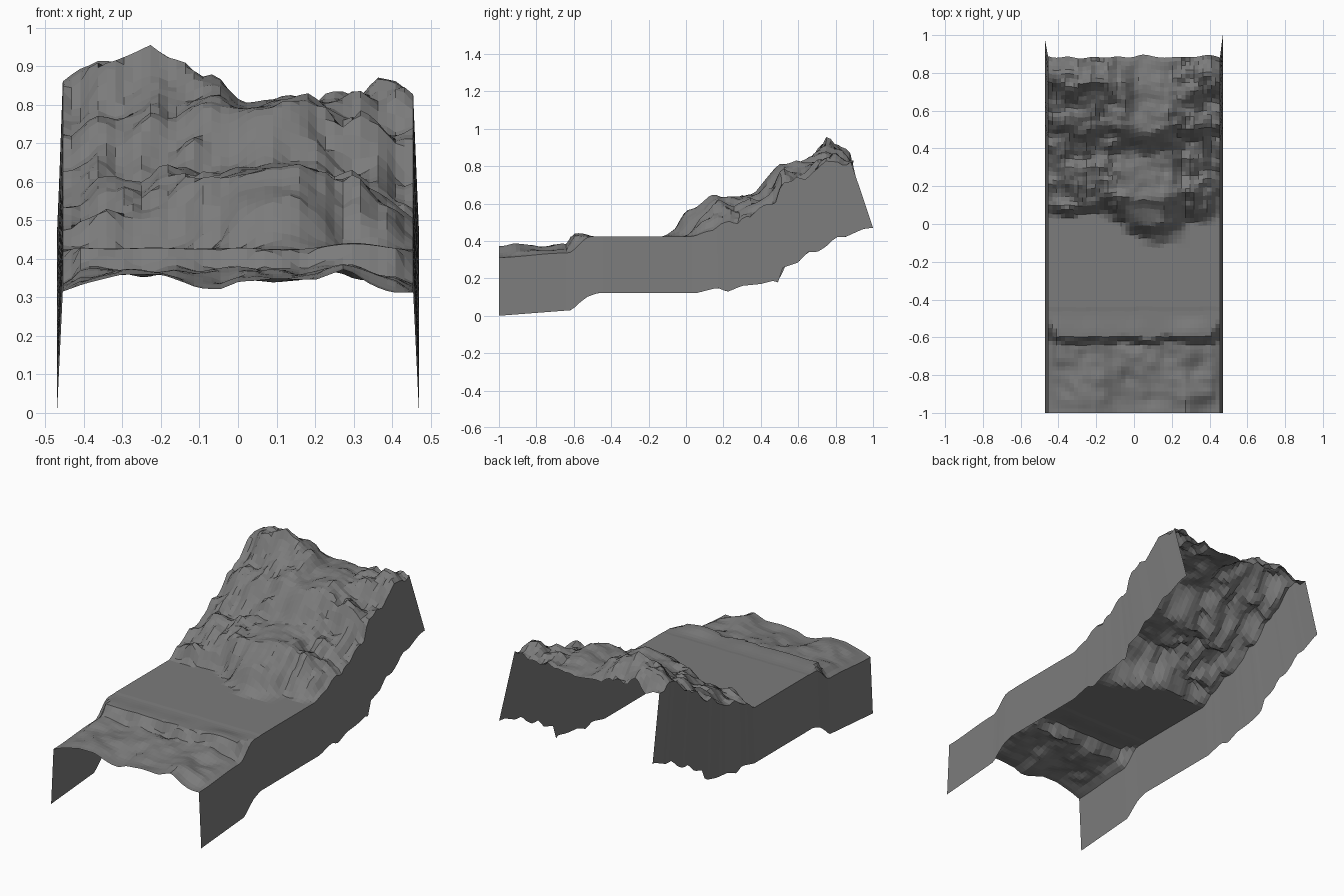
import bpy, bmesh
from mathutils import Vector, noise

if "Cube" in bpy.data.objects:
    bpy.data.objects.remove(bpy.data.objects["Cube"])

HALF_W, FOOT_W = 0.455, 0.47
NX, NY = 40, 84

# Stone grey shared by all parts
GREY = bpy.data.materials.new("stone_grey")
GREY.diffuse_color = (0.2, 0.2, 0.2, 1)
GREY.use_nodes = True
GREY.node_tree.nodes["Principled BSDF"].inputs["Base Color"].default_value = GREY.diffuse_color


def lerp_table(pts, t):
    if t <= pts[0][0]:
        return pts[0][1]
    for (a, za), (b, zb) in zip(pts, pts[1:]):
        if t <= b:
            return za + (zb - za) * (t - a) / (b - a)
    return pts[-1][1]


def smooth(a, b, t):
    t = min(1, max(0, (t - a) / (b - a)))
    return t * t * (3 - 2 * t)


# Hillside profiles (y, z) at several x positions
HILL = [
    (-0.455, [(.04, .425), (.12, .48), (.2, .54), (.35, .57), (.48, .63), (.52, .71), (.68, .77), (.76, .86), (.89, .82)]),
    (-0.34, [(.05, .425), (.1, .51), (.2, .57), (.35, .60), (.46, .67), (.52, .74), (.68, .82), (.75, .92), (.89, .83)]),
    (-0.20, [(.05, .425), (.1, .51), (.2, .58), (.35, .61), (.46, .69), (.52, .77), (.68, .85), (.75, .96), (.89, .83)]),
    (-0.07, [(.02, .425), (.08, .54), (.15, .60), (.38, .63), (.47, .72), (.51, .79), (.75, .87), (.89, .80)]),
    (0.02, [(-.06, .425), (.0, .53), (.13, .62), (.38, .64), (.49, .77), (.51, .79), (.75, .80), (.89, .79)]),
    (0.14, [(-.11, .425), (-.04, .47), (.0, .56), (.12, .63), (.38, .65), (.43, .73), (.5, .81), (.75, .82), (.89, .79)]),
    (0.29, [(.0, .425), (.09, .53), (.16, .59), (.40, .61), (.46, .65), (.51, .76), (.65, .78), (.77, .83), (.89, .80)]),
    (0.455, [(.04, .425), (.12, .46), (.2, .51), (.25, .51), (.35, .55), (.48, .61), (.52, .70), (.65, .74), (.8, .85), (.89, .82)]),
]
# Near lip of the lower ground (x, z)
FRONT = [(-.455, .315), (-.4, .335), (-.3, .36), (-.2, .36), (-.1, .325), (-.05, .32), (0, .34),
         (.1, .35), (.2, .345), (.28, .375), (.35, .33), (.4, .312), (.455, .312)]
# Lower edge of the side skirts (y, z)
SKIRT = [(-1, 0), (-.61, .03), (-.58, .06), (-.53, .10), (-.47, .122), (.06, .122), (.13, .14), (.17, .15), (.22, .127),
         (.3, .16), (.4, .17), (.48, .19), (.5, .17), (.51, .255), (.6, .285), (.65, .34), (.7, .34),
         (.75, .37), (.8, .42), (.85, .42), (.95, .465), (1, .47)]


def rock(x, y, freq, seed):
    return noise.noise(Vector((x * freq, y * freq, seed)))


def ground(x, y):
    edge = smooth(HALF_W, HALF_W - 0.05, abs(x))
    if y < -0.45:
        # Rough lower ground stepping up to the flat shelf
        base = lerp_table(FRONT, x)
        base += (0.335 + 0.037 * edge - base) * smooth(-1, -0.65, y)
        base += edge * smooth(-1, -0.9, y) * (0.03 * rock(x, y, 6, 2) + 0.012 * rock(x, y, 15, 6))
        wob = (0.02 * rock(x, 0, 8, 9) + 0.01 * rock(x, 0, 21, 3)) * edge
        s = smooth(-0.635 + wob, -0.60 + wob + 0.09 * (1 - edge), y)
        ridge = edge * 0.012 * smooth(-0.62, -0.59, y) * smooth(-0.48, -0.57, y)
        return base + (0.423 - base) * s + ridge * (0.5 + 1.5 * rock(x, 0, 5, 4))
    # Flat shelf and stepped rocky hill
    yy = y + 0.035 * rock(x, y, 8, 5)
    for (xa, pa), (xb, pb) in zip(HILL, HILL[1:]):
        if x <= xb + 1e-6:
            f = smooth(xa, xb, x)
            z = lerp_table(pa, yy) * (1 - f) + lerp_table(pb, yy) * f
            break
    rough = smooth(0.425, 0.50, z) * (0.25 + 0.75 * smooth(0.05, 0.2, abs(x - 0.06)))
    z += rough * (0.045 * rock(x, y, 9, 1) + 0.035 * rock(x, y, 18, 7))
    return min(z, 0.98)


def sheet(name, rows):
    bm = bmesh.new()
    vs = [[bm.verts.new(p) for p in row] for row in rows]
    for a, b in zip(vs, vs[1:]):
        for k in range(len(a) - 1):
            bm.faces.new((a[k], a[k + 1], b[k + 1], b[k]))
    bmesh.ops.recalc_face_normals(bm, faces=bm.faces)
    mesh = bpy.data.meshes.new(name)
    bm.to_mesh(mesh)
    bm.free()
    mesh.materials.append(GREY)
    ob = bpy.data.objects.new(name, mesh)
    bpy.context.collection.objects.link(ob)
    return ob


def grid_point(i, j):
    x = -HALF_W + 2 * HALF_W * i / NX
    end = 0.885 + 0.03 * rock(x, 0, 9, 3)
    y = -1 + (end + 1) * j / NY
    return Vector((x, y, ground(x, y)))


# Terrain surface, open underneath
terrain = sheet("terrain_surface", [[grid_point(i, j) for i in range(NX + 1)] for j in range(NY + 1)])
if sum(p.normal.z for p in terrain.data.polygons) < 0:
    terrain.data.flip_normals()

# Side skirts hanging from both long edges, leaning back under the hill
for side, col, reach in ((-1, 0, 0.97), (1, NX, 1.0)):
    top = [grid_point(col, j) for j in range(NY + 1)]
    last = top[-1].y
    foot = []
    for p in top:
        y = p.y + (reach - last) * smooth(0, 1, max(0, p.y) / last)
        foot.append(Vector((side * FOOT_W, y, lerp_table(SKIRT, y))))
    skirt = sheet("left_skirt" if side < 0 else "right_skirt", [top, foot])
    if sum(p.normal.x for p in skirt.data.polygons) * side < 0:
        skirt.data.flip_normals()
